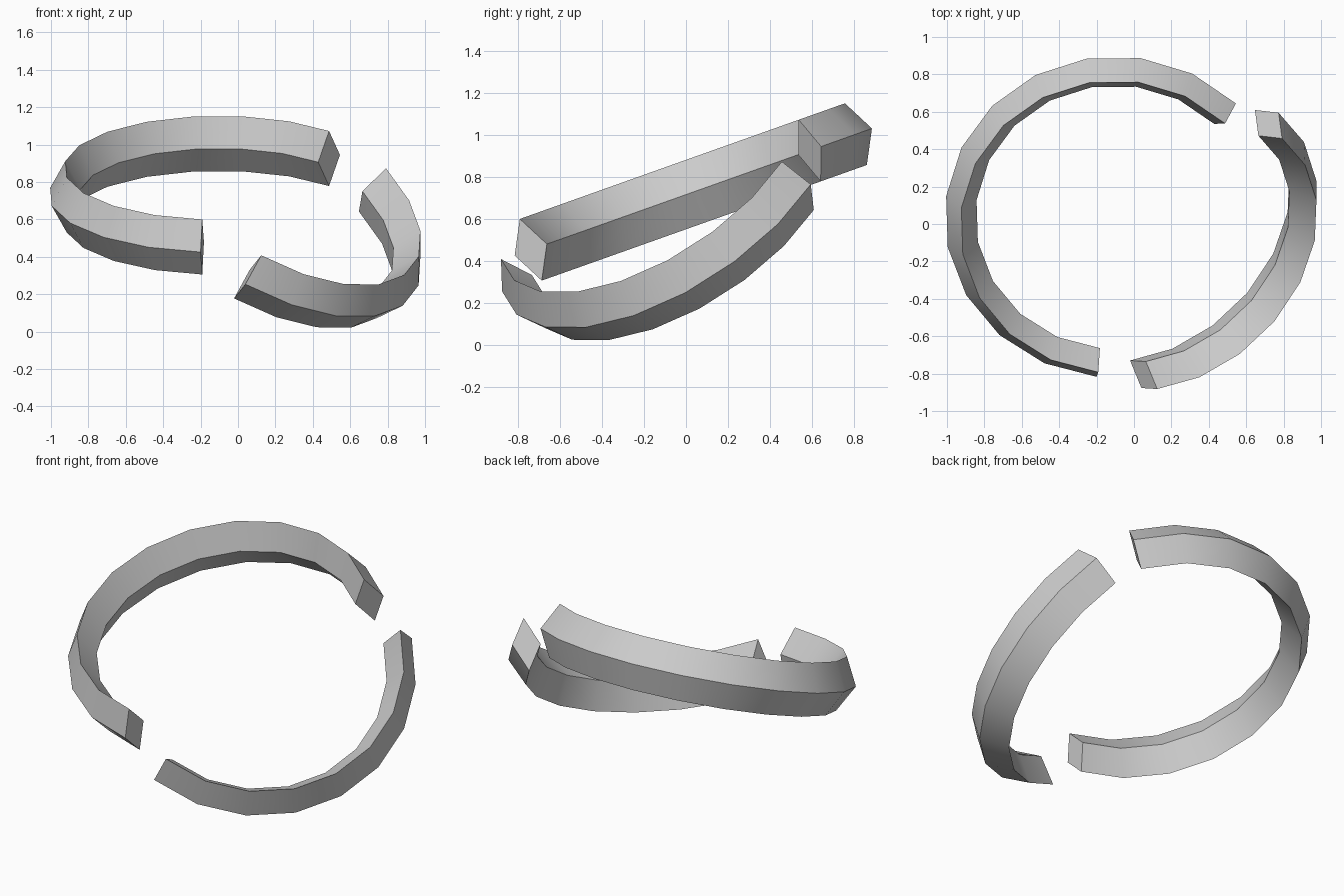
import bpy, bmesh, math
from mathutils import Vector

if "Cube" in bpy.data.objects:
    bpy.data.objects.remove(bpy.data.objects["Cube"])

RING_R = 0.83      # radius of the centre line
HALF_W = 0.082     # half diagonal of the section, in the ring plane
HALF_H = 0.156     # half diagonal of the section, along the ring axis


def arc_band(name, centre, normal, start_dir, sweep, steps):
    """Sweep a closed diamond section along part of a tilted circle."""
    centre = Vector(centre)
    n = Vector(normal).normalized()
    u = Vector(start_dir)
    u = (u - n * u.dot(n)).normalized()
    v = n.cross(u)
    bm = bmesh.new()
    rings = []
    for i in range(steps + 1):
        a = math.radians(sweep) * i / steps
        radial = u * math.cos(a) + v * math.sin(a)
        mid = centre + radial * RING_R
        offsets = (radial * HALF_W, n * HALF_H, -radial * HALF_W, -n * HALF_H)
        rings.append([bm.verts.new(mid + o) for o in offsets])
    for r0, r1 in zip(rings, rings[1:]):
        for k in range(4):
            j = (k + 1) % 4
            bm.faces.new((r0[k], r0[j], r1[j], r1[k]))
    bm.faces.new(rings[0])
    bm.faces.new(rings[-1])
    bmesh.ops.recalc_face_normals(bm, faces=bm.faces)
    mesh = bpy.data.meshes.new(name)
    bm.to_mesh(mesh)
    bm.free()
    obj = bpy.data.objects.new(name, mesh)
    bpy.context.collection.objects.link(obj)
    bpy.ops.object.select_all(action='DESELECT')
    obj.select_set(True)
    bpy.context.view_layer.objects.active = obj
    bpy.ops.object.shade_smooth_by_angle(angle=math.radians(30))
    return obj


# Long arc, tilted up towards the back
c45 = math.cos(math.radians(45))
arc_band("long_arc", (-0.10, 0.037, 0.729), (0, -0.335, 0.942),
         (c45, c45 * 0.942, c45 * 0.335), 218.7, 12)

# Short arc, tilted down towards the front right
arc_band("short_arc", (0.173, -0.088, 0.691), (0.466, -0.489, 0.74),
         (0.663, 0.741, 0.09), -141.5, 8)
